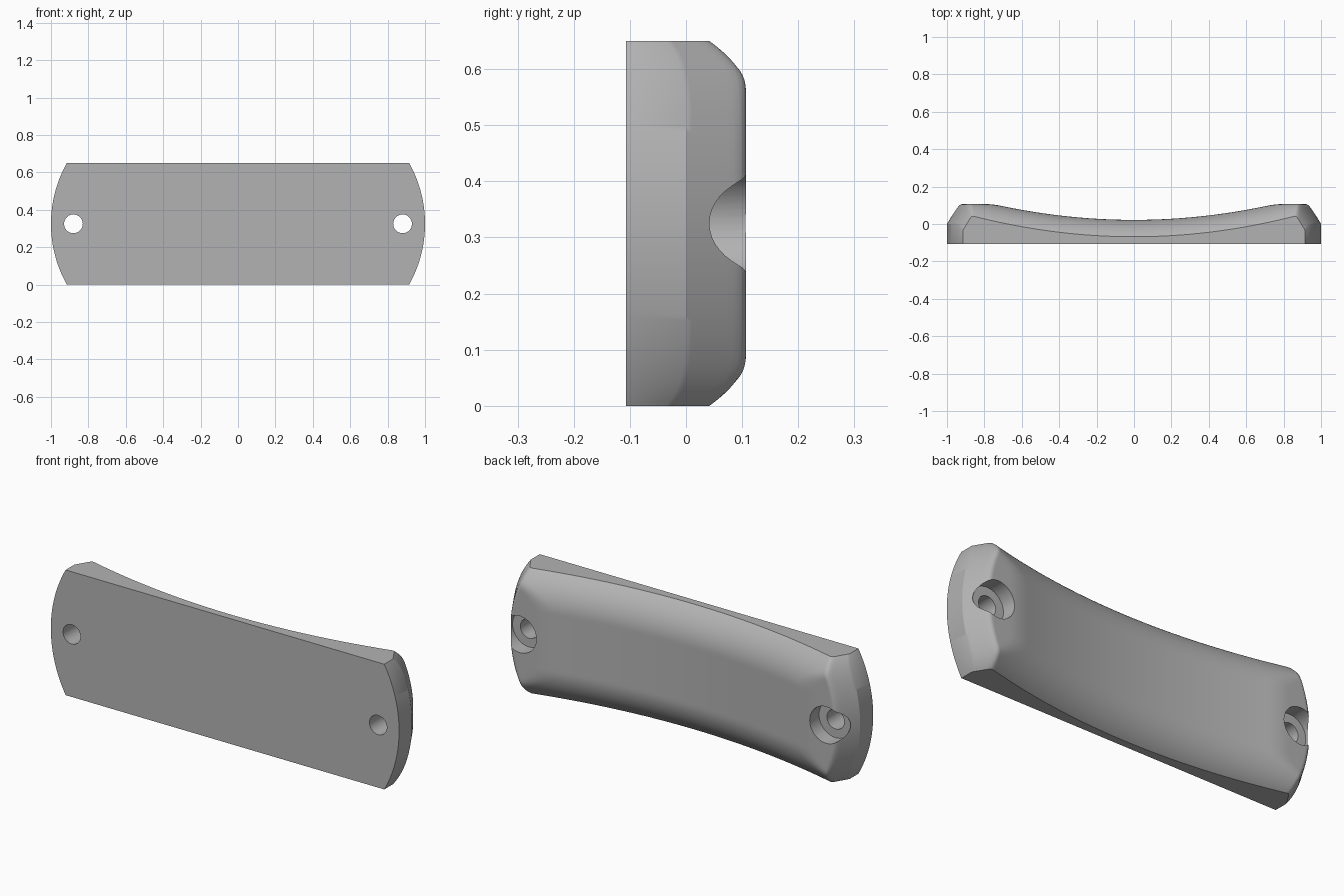
import bpy, bmesh, math

if "Cube" in bpy.data.objects:
    bpy.data.objects.remove(bpy.data.objects["Cube"], do_unlink=True)

HALF_H = 0.325      # half height of the plate
FRONT = -0.107      # flat front face
LAND = 0.107        # flat pads around the screw holes
END_R = 0.664       # radius of the bowed ends
HOLE_X = 0.88

grey = bpy.data.materials.new("plain_grey")
grey.use_nodes = True
colour = (0.45, 0.45, 0.45, 1)
grey.diffuse_color = colour
grey.node_tree.nodes["Principled BSDF"].inputs["Base Color"].default_value = colour


def soft_min(a, b, k):
    h = max(k - abs(a - b), 0) / k
    return min(a, b) - h * h * k / 4


def end_x(d):
    """Half length of the plate at distance d from its centre line."""
    return 1 - END_R + math.sqrt(END_R ** 2 - d * d)


def back_y(x, d):
    """Depth of the back: saddle, rounded long edges, pads and end bevels."""
    d = abs(d)
    r = 0.215
    rounding = r - math.sqrt(r * r - max(d - 0.15, 0) ** 2)
    saddle = 0.022 + 0.149 * x * x - rounding
    bevel = -0.035 * (d / HALF_H) ** 8 + (end_x(d) - abs(x)) / 0.6
    return soft_min(soft_min(saddle, LAND, 0.012), bevel, 0.02)


def spread(i, n):
    """Even steps from -1 to 1, packed closer at both ends."""
    t = 2 * i / n - 1
    return 0.5 * t + 0.5 * math.sin(t * math.pi / 2)


# Curved grip plate
NX, NZ = 150, 64
bm = bmesh.new()
grid = []
for j in range(NZ + 1):
    d = HALF_H * spread(j, NZ)
    row = []
    for i in range(NX + 1):
        x = end_x(d) * spread(i, NX)
        row.append(bm.verts.new((x, back_y(x, d), d + HALF_H)))
    grid.append(row)
for j in range(NZ):
    for i in range(NX):
        bm.faces.new((grid[j][i], grid[j + 1][i],
                      grid[j + 1][i + 1], grid[j][i + 1]))
# side walls down to the flat front
rim = [e for e in bm.edges if e.is_boundary]
walls = bmesh.ops.extrude_edge_only(bm, edges=rim)["geom"]
for v in walls:
    if isinstance(v, bmesh.types.BMVert):
        v.co.y = FRONT
bmesh.ops.contextual_create(bm, geom=[e for e in bm.edges if e.is_boundary])
bmesh.ops.recalc_face_normals(bm, faces=bm.faces)
mesh = bpy.data.meshes.new("grip_plate")
bm.to_mesh(mesh)
bm.free()
plate = bpy.data.objects.new("grip_plate", mesh)
bpy.context.collection.objects.link(plate)
mesh.materials.append(grey)


def drill(x, radius, y0, y1):
    bpy.ops.mesh.primitive_cylinder_add(
        vertices=48, radius=radius, depth=y1 - y0,
        location=(x, (y0 + y1) / 2, HALF_H), rotation=(math.pi / 2, 0, 0))
    cutter = bpy.context.object
    cutter.name = "hole_cutter"
    cutter.hide_render = True
    cutter.data.materials.append(grey)
    cut = plate.modifiers.new("hole", 'BOOLEAN')
    cut.operation = 'DIFFERENCE'
    cut.solver = 'EXACT'
    cut.object = cutter
    bpy.ops.object.select_all(action='DESELECT')
    plate.select_set(True)
    bpy.context.view_layer.objects.active = plate
    bpy.ops.object.modifier_apply(modifier=cut.name)
    bpy.data.objects.remove(cutter, do_unlink=True)


# Screw holes with counterbores on the back
for side in (-1, 1):
    drill(side * HOLE_X, 0.05, -0.2, 0.2)
    drill(side * HOLE_X, 0.095, 0.03, 0.2)

bpy.ops.object.shade_smooth_by_angle(angle=math.radians(30))
